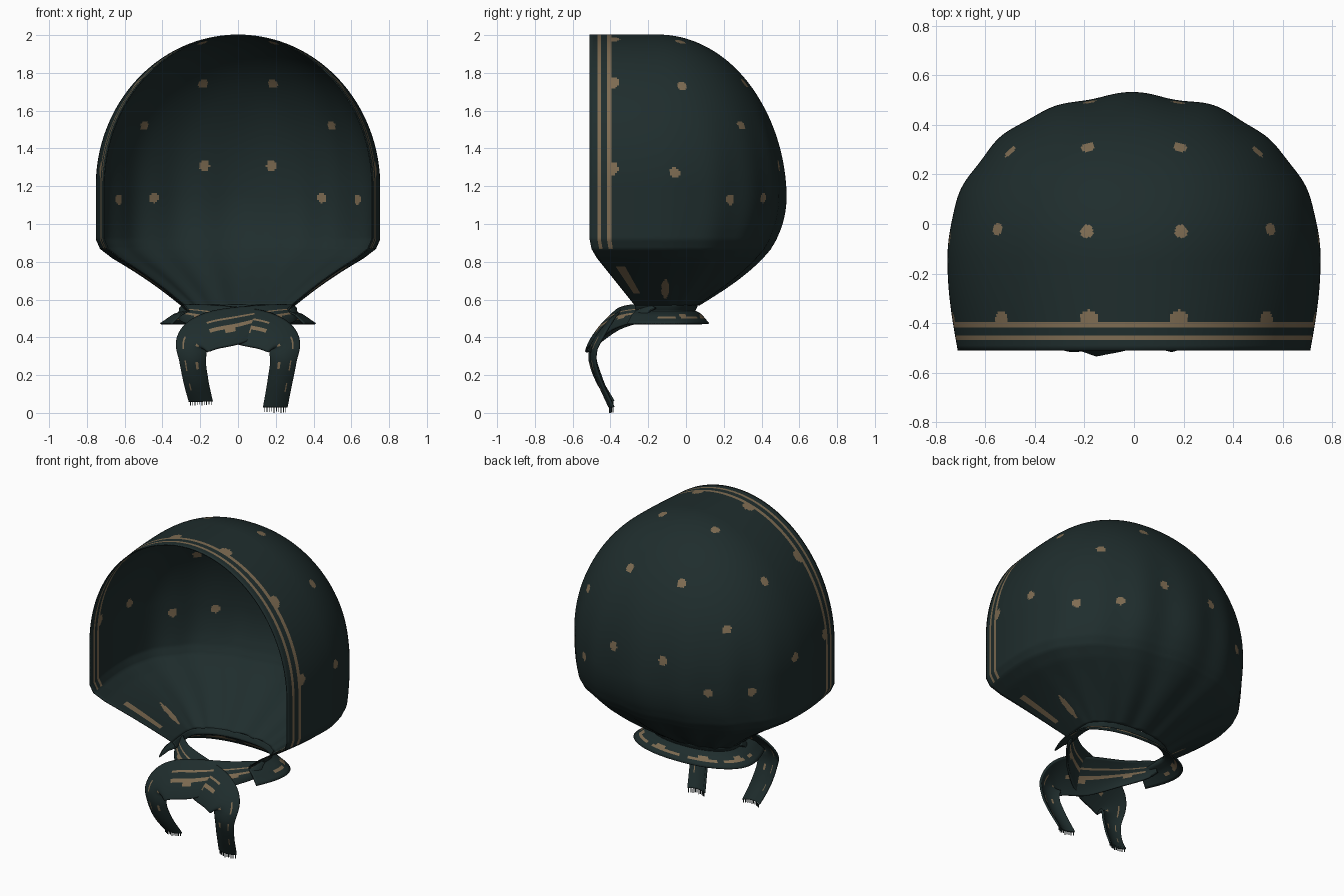
import bpy, bmesh, math, random
from mathutils import Vector

if "Cube" in bpy.data.objects:
    bpy.data.objects.remove(bpy.data.objects["Cube"])
random.seed(4)

def mat(name, c):
    m = bpy.data.materials.new(name)
    m.diffuse_color = (*c, 1)
    m.use_nodes = True
    m.node_tree.nodes["Principled BSDF"].inputs["Base Color"].default_value = m.diffuse_color
    return m
TEAL = mat("dark teal cloth", (0.0135, 0.026, 0.026))
GOLD = mat("dull gold print", (0.21, 0.150, 0.085))

def lerp(a, b, t):
    return a + (b - a) * t

def grid_object(name, rows, rule, thick):
    """Quad grid from rows of points; rule(row, col, centre) is True for gold."""
    bm = bmesh.new()
    vs = [[bm.verts.new(p) for p in r] for r in rows]
    for i in range(len(rows) - 1):
        for j in range(len(rows[0]) - 1):
            f = bm.faces.new((vs[i][j], vs[i][j + 1], vs[i + 1][j + 1], vs[i + 1][j]))
            f.smooth = True
            f.material_index = int(rule(i, j, f.calc_center_median()))
    bmesh.ops.remove_doubles(bm, verts=bm.verts, dist=0.0004)
    me = bpy.data.meshes.new(name)
    bm.to_mesh(me)
    bm.free()
    me.materials.append(TEAL)
    me.materials.append(GOLD)
    ob = bpy.data.objects.new(name, me)
    bpy.context.collection.objects.link(ob)
    s = ob.modifiers.new("cloth thickness", 'SOLIDIFY')
    s.thickness = thick
    s.offset = 0
    return ob

# U-shaped horizontal slice: front edge -> side -> round the back -> other front edge
EDGE = [0, .022, .045, .055, .065, .083, .10, .112, .125]
EDGE += [lerp(.125, .39, k / 24) for k in range(1, 25)]
NB = 200

def u_slice(z, wf, w, yf, yc, yb, fold=0.0):
    side = []
    for d in EDGE:
        s = d / .39
        side.append((lerp(wf, w, math.sin(s * math.pi / 2)), lerp(yf, yc, s)))
    pts = [Vector((x, y, z)) for x, y in side]
    for k in range(1, NB):
        t = math.pi * k / NB
        c, s = math.cos(t), math.sin(t)
        # gathered folds fade out toward the sides and the crown
        r = 1 + fold * (.7 * math.cos(t * 16) + .4 * math.cos(t * 11 + 1)) * s
        x = math.copysign(abs(c) ** .92, c) * w * r
        pts.append(Vector((x, yc + (yb - yc) * s ** .92 * r, z)))
    return pts + [Vector((-x, y, z)) for x, y in reversed(side)]

COLS = 2 * len(EDGE) + NB - 2          # faces across a slice

def col_offset(j):
    """Distance of a grid column from the front edge, or None on the back."""
    j = min(j, COLS - 1 - j)
    return (EDGE[j] + EDGE[j + 1]) / 2 if j < len(EDGE) - 1 else None

# Hood
def raw_slice(z):
    if z > .87:
        w = .75 * math.sqrt(max(0, 1 - (max(z - 1.2, 0) / .8) ** 2))
        e = (z - 1.15) / (.85 if z > 1.15 else .60)
        yb = -.15 + .670 * math.sqrt(max(0, 1 - e * e))
        fold = .014 * min(1, max(0, (1.65 - z) / .5))
        return u_slice(z, w * .945, w, -.51, -.15, yb, fold)
    t = (.87 - z) / .30
    w = lerp(.75, .30, t) - .025 * math.sin(math.pi * t)
    yb = lerp(.445, .06, t) + .03 * math.sin(math.pi * t)
    return u_slice(z, w * .945, w, lerp(-.51, -.27, t), lerp(-.15, -.10, t), yb, .014 + .03 * t)

def hood_slice(z):
    if z > 1.0:
        return raw_slice(z)
    h = min(.05, z - .57, 1.0 - z)         # soften the bend above the gathers
    a, b, c = raw_slice(z - h), raw_slice(z), raw_slice(z + h)
    return [(p + q * 2 + r) / 4 for p, q, r in zip(a, b, c)]

ZS = [.57 + .30 * k / 32 for k in range(32)] + [.87 + .33 * k / 36 for k in range(36)]
ZS += [1.2 + .8 * math.sin(math.pi / 2 * k / 110) for k in range(111)]

MID = Vector((0, -.1, 1.2))
DOTS = [(.19, -.03, 1.96), (.56, -.02, 1.74), (.19, .32, 1.76), (.51, .30, 1.53),
        (.72, -.06, 1.27), (.18, .50, 1.31), (.44, .40, 1.14), (.63, .23, 1.13),
        (.18, -.385, 1.965), (.52, -.385, 1.735), (.70, -.385, 1.29)]
DOTS = [Vector(d) - MID for d in DOTS]

def hood_gold(i, j, c):
    d = col_offset(j)
    if d is not None:
        if c.z > .87 and (.045 < d < .065 or .10 < d < .125):
            return True
        if .64 < c.z < .78 and .09 < d < .15:
            return True
        if d < .10:
            return False
    # stretched dots on the gathered sides
    if ((c.y + .11) / .02) ** 2 + ((c.z - .66) / .05) ** 2 < 1:
        return True
    p = Vector((abs(c.x), c.y, c.z)) - MID
    return c.z > .87 and any(p.angle(q) * p.length < (.038 if q.y < -.25 else .027) for q in DOTS)

grid_object("hood", [hood_slice(z) for z in ZS], hood_gold, .006)

# Flared hem under the gathered neck
KEYS = [(.572, .283, .30, -.27, -.10, .06), (.54, .26, .285, -.265, -.10, .045),
        (.52, .30, .34, -.285, -.10, .08), (.472, .35, .41, -.31, -.10, .12)]
hem = []
for a, b in zip(KEYS, KEYS[1:]):
    hem += [u_slice(*[lerp(p, q, k / 4) for p, q in zip(a, b)]) for k in range(4)]
hem.append(u_slice(*KEYS[-1]))

def hem_gold(i, j, c):
    return c.y > -.15 and (i == 9 and (j // 9) % 5 != 0 or i == 8 and (j // 13) % 4 == 0)

grid_object("neck_hem", hem, hem_gold, .008)

# Crossed tie ends: a ribbon swept along a smooth path, width turned with the path
PATH = [(.31, -.20, .53), (.28, -.26, .525), (.17, -.36, .505), (0, -.44, .462), (-.15, -.475, .43),
        (-.235, -.50, .375), (-.24, -.51, .28), (-.222, -.47, .165), (-.197, -.405, .06)]
WIDTH = [.025, .045, .065, .095, .098, .09, .068, .063, .063]

def spline(vals, u):
    i = min(int(u), len(vals) - 2)
    t = u - i
    p = [vals[min(max(k, 0), len(vals) - 1)] for k in (i - 1, i, i + 1, i + 2)]
    return (p[1] * 2 + (p[2] - p[0]) * t + (p[0] * 2 - p[1] * 5 + p[2] * 4 - p[3]) * t ** 2
            + (p[1] * 3 - p[0] - p[2] * 3 + p[3]) * t ** 3) / 2

def tie(name, side, back, end_z):
    path = [Vector(p) for p in PATH]
    path[-1].z = end_z
    nu, nv = 72, 20
    rows = []
    for a in range(nu + 1):
        u = (len(path) - 1) * a / nu
        c = spline(path, u)
        tan = spline(path, min(u + .05, len(path) - 1)) - spline(path, max(u - .05, 0))
        n = Vector((tan.z, 0, -tan.x)).normalized()
        n.y = .75 * max(n.z, 0)                       # knot leans back to the neck
        w = spline(WIDTH, u)
        flat = max(0, (a / nu - .85) / .15)           # square-cut end
        row = []
        for b in range(nv + 1):
            v = 2 * b / nv - 1
            p = c + n * w * v
            p.z = lerp(p.z, c.z, flat)
            p.y += .022 * v * v + back * max(0, 1 - a / nu)
            row.append(Vector((p.x * side, p.y, p.z)))
        rows.append(row)

    def gold(i, j, c):
        if 8 < i < 36:
            return j in (9, 10) or j == 14 or (j in (7, 8) and i % 14 < 3)
        return i > 44 and i < 66 and (j == 15 and i % 9 < 4 or j in (6, 7) and i % 11 < 3)
    grid_object(name, rows, gold, .012)

    # Fringe threads at the end of the tie
    bm = bmesh.new()
    for b in range(1, nv, 2):
        p = rows[-1][b]
        drop = .03 if side < 0 else .024
        drop *= 1 if b == 9 else random.uniform(.75, 1)
        for q in bmesh.ops.create_cube(bm, size=1)["verts"]:
            q.co = Vector((p.x + q.co.x * .004, p.y + q.co.y * .005, p.z + (q.co.z - .5) * drop))
    me = bpy.data.meshes.new(name + "_fringe")
    bm.to_mesh(me)
    bm.free()
    me.materials.append(TEAL)
    bpy.context.collection.objects.link(bpy.data.objects.new(name + "_fringe", me))

tie("left_tie", 1, 0, .062)
tie("right_tie", -1, .04, .03)
